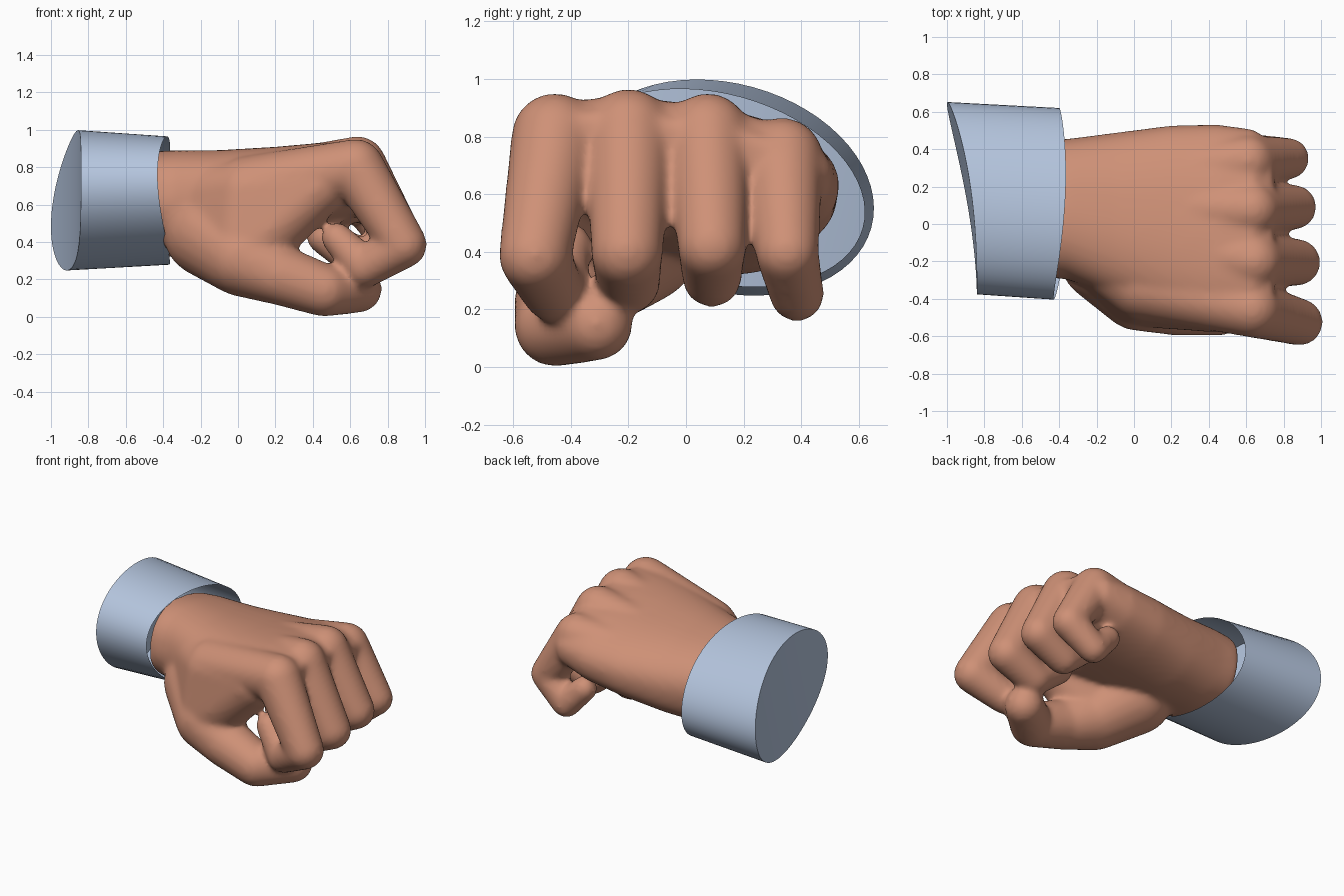
import bpy, bmesh
from math import sin, cos, pi, radians
from mathutils import Vector

if "Cube" in bpy.data.objects:
    bpy.data.objects.remove(bpy.data.objects["Cube"])


def material(name, rgb):
    m = bpy.data.materials.new(name)
    m.diffuse_color = (*rgb, 1)
    m.use_nodes = True
    m.node_tree.nodes["Principled BSDF"].inputs["Base Color"].default_value = m.diffuse_color
    return m


def make_object(bm, name, mat):
    bmesh.ops.recalc_face_normals(bm, faces=bm.faces[:])
    me = bpy.data.meshes.new(name)
    bm.to_mesh(me)
    bm.free()
    ob = bpy.data.objects.new(name, me)
    me.materials.append(mat)
    bpy.context.collection.objects.link(ob)
    bpy.ops.object.select_all(action='DESELECT')
    ob.select_set(True)
    bpy.context.view_layer.objects.active = ob
    return ob


def flesh(bm, *joints):
    """Convex skin around (x, y, z, radius) joints."""
    ball = bmesh.new()
    bmesh.ops.create_icosphere(ball, subdivisions=3, radius=1)
    tmp = bmesh.new()
    for x, y, z, r in joints:
        for v in ball.verts:
            tmp.verts.new(v.co * r + Vector((x, y, z)))
    ball.free()
    bmesh.ops.convex_hull(tmp, input=tmp.verts[:])
    bmesh.ops.delete(tmp, geom=[v for v in tmp.verts if not v.link_faces], context='VERTS')
    me = bpy.data.meshes.new("flesh")
    tmp.to_mesh(me)
    tmp.free()
    bm.from_mesh(me)
    bpy.data.meshes.remove(me)


def oval(cy, cz, ry, rz, tilt, t, power=1.0):
    """Point of a tilted (super)ellipse in the y-z plane."""
    c, s = cos(t), sin(t)
    y = ry * abs(c) ** power * (1 if c > 0 else -1)
    z = rz * abs(s) ** power * (1 if s > 0 else -1)
    k = radians(tilt)
    return cy + y * cos(k) - z * sin(k), cz + y * sin(k) + z * cos(k)


skin = material("skin", (0.62, 0.282, 0.183))
cloth = material("blue_cloth", (0.46, 0.56, 0.73))

# hand: palm lofted through ovals (x, cy, cz, ry, rz, tilt)
palm = [(-0.50, 0.08, 0.605, 0.365, 0.265, -12), (-0.36, 0.08, 0.605, 0.375, 0.275, -11),
        (-0.10, 0.045, 0.615, 0.445, 0.265, -9), (0.20, 0.01, 0.65, 0.52, 0.245, -8),
        (0.45, -0.015, 0.685, 0.55, 0.23, -8), (0.64, -0.03, 0.72, 0.54, 0.195, -8),
        (0.75, -0.05, 0.735, 0.485, 0.11, -8)]
bm = bmesh.new()
N = 48
rings = []
for x, *o in palm:
    rings.append([bm.verts.new((x, *oval(*o, 2 * pi * i / N, 0.85))) for i in range(N)])
for a, b in zip(rings, rings[1:]):
    for i in range(N):
        j = (i + 1) % N
        bm.faces.new((a[i], a[j], b[j], b[i]))
bm.faces.new(rings[0])
bm.faces.new(rings[-1][::-1])

# hand: fingers and thumb as chains of joints
chains = [
    [(.05, -.33, .68, .18), (.63, -.455, .80, .152), (.885, -.525, .385, .126),
     (.68, -.46, .262, .108), (.53, -.41, .42, .085)],
    [(.05, -.10, .70, .16), (.64, -.20, .815, .152), (.872, -.205, .40, .126),
     (.66, -.20, .295, .112), (.46, -.20, .43, .095)],
    [(.05, .08, .69, .16), (.63, .075, .805, .147), (.857, .09, .42, .12),
     (.66, .09, .31, .104), (.49, .09, .43, .087)],
    [(.05, .26, .64, .16), (.61, .335, .725, .142), (.827, .35, .40, .111),
     (.66, .385, .252, .096), (.53, .37, .38, .083)],
    [(-.16, -.18, .45, .24), (.02, -.365, .315, .207), (.22, -.435, .225, .162),
     (.46, -.455, .142, .142), (.645, -.31, .148, .126)],
]
for chain in chains:
    for a, b in zip(chain, chain[1:]):
        flesh(bm, a, b)
# hand: web between thumb and first finger
flesh(bm, (-.30, -.05, .61, .20), (.05, -.33, .66, .19), (.16, -.42, .46, .13),
      (.02, -.36, .34, .19), (.42, -.42, .69, .16))

# hand: fuse into one smooth skin
hand = make_object(bm, "hand", skin)
r = hand.modifiers.new("fuse", 'REMESH')
r.mode = 'VOXEL'
r.voxel_size = 0.016
r.use_smooth_shade = True
s = hand.modifiers.new("soften", 'SMOOTH')
s.factor = 0.5
s.iterations = 18
for m in ("fuse", "soften"):
    bpy.ops.object.modifier_apply(modifier=m)
bpy.ops.object.shade_smooth()

# cuff: tilted oval tube, open at the wrist and closed by a curved cap
bm = bmesh.new()
N = 64
outer, rim = [], []
for i in range(N):
    t = 2 * pi * i / N
    u = cos(t)
    outer.append(bm.verts.new((-0.88 - 0.08 * u - 0.04 * u * u,
                               *oval(0.138, 0.623, 0.524, 0.361, -15.5, t))))
    rim.append(bm.verts.new((-0.365 + 0.015 * u - 0.05 * u * u,
                             *oval(0.108, 0.622, 0.524, 0.325, -15.5, t))))
for i in range(N):
    j = (i + 1) % N
    bm.faces.new((outer[i], rim[i], rim[j], outer[j]))
for i in range(N // 2):
    quad = [outer[i], outer[i + 1], outer[(N - i - 1) % N], outer[(N - i) % N]]
    bm.faces.new(list(dict.fromkeys(quad)))
cuff = make_object(bm, "cuff", cloth)
bpy.ops.object.shade_smooth_by_angle(angle=radians(35))
